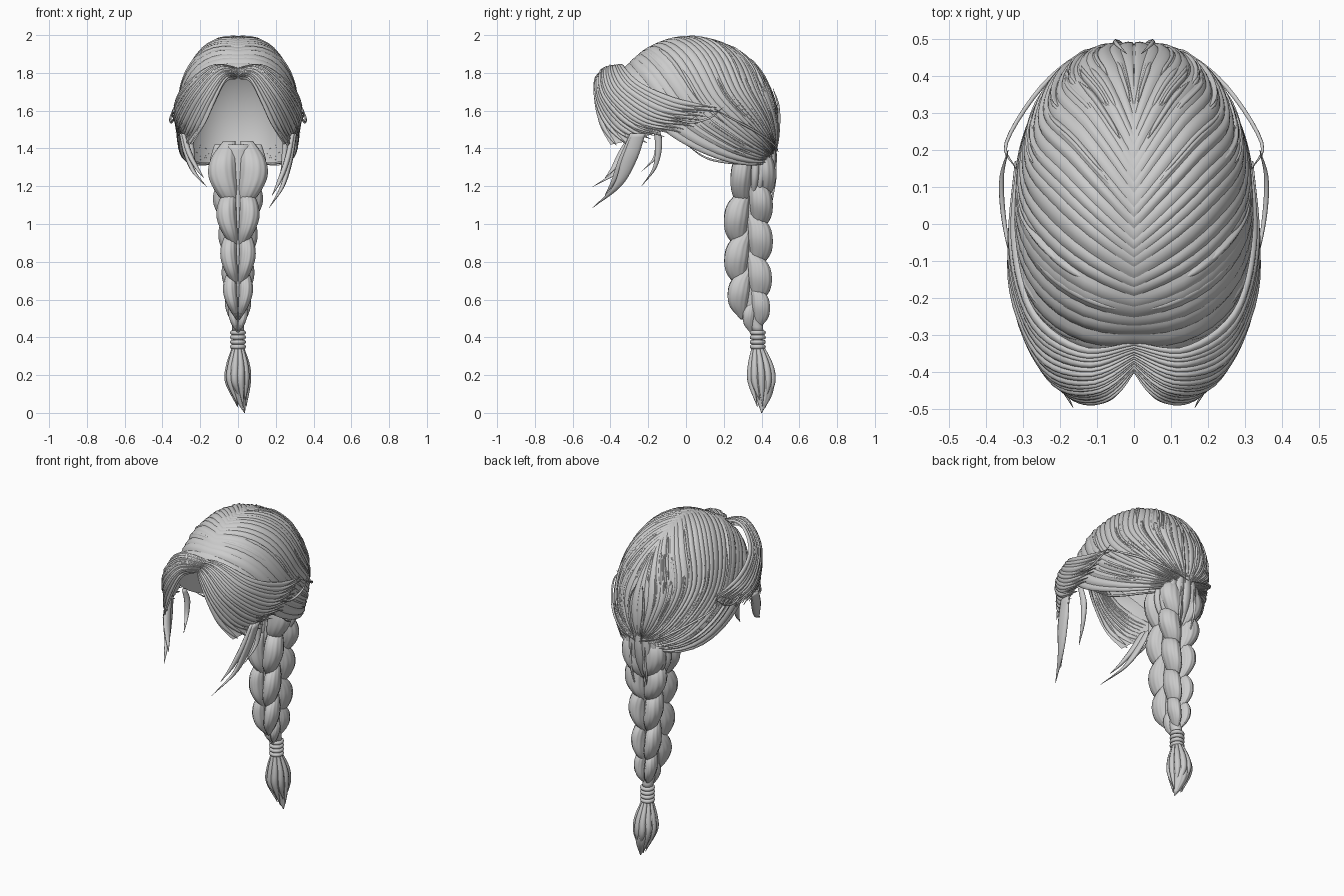
import bpy, math, random
from mathutils import Vector as V

if "Cube" in bpy.data.objects:
    bpy.data.objects.remove(bpy.data.objects["Cube"])

random.seed(4)
C = V((0, 0.02, 1.52))          # centre of the head volume


def make(name, verts, faces, mirror=False):
    me = bpy.data.meshes.new(name)
    me.from_pydata(verts, [], faces)
    me.update()
    me.polygons.foreach_set("use_smooth", [True] * len(me.polygons))
    ob = bpy.data.objects.new(name, me)
    bpy.context.collection.objects.link(ob)
    if mirror:
        ob.modifiers.new("mirror", 'MIRROR')
    return ob


def spline(pts, t):
    """Catmull-Rom through pts, t in 0..1"""
    p = [V(q) for q in pts]
    n = len(p) - 1
    i = min(max(int(t * n), 0), n - 1)
    f = t * n - i
    b, c = p[i], p[i + 1]
    a = p[i - 1] if i else 2 * b - c
    d = p[i + 2] if i + 2 <= n else 2 * c - b
    return 0.5 * (2 * b + (c - a) * f + (2 * a - 5 * b + 4 * c - d) * f * f
                  + (3 * b - a - 3 * c + d) * f ** 3)


def rails(R, s, t):
    a, b, c = (spline(r, t) for r in R)
    p = a * (2 * s - 1) * (s - 1) + b * 4 * s * (1 - s) + c * s * (2 * s - 1)
    p.x = max(p.x, 0)
    return p


# Hair flow rails: parting -> temple -> nape (front hairline, crown, back)
CAP = [[(0, -.35, 1.80), (.22, -.30, 1.70), (.31, -.1, 1.48), (.24, .15, 1.37), (.06, .40, 1.35)],
       [(0, -.04, 2.0), (.17, .13, 1.9), (.27, .25, 1.7), (.20, .39, 1.5), (.04, .46, 1.37)],
       [(0, .34, 1.84), (0, .42, 1.70), (0, .46, 1.58), (0, .48, 1.48), (0, .48, 1.38)]]
# Fringe rails: inner edge, middle, upper edge
FRINGE = [[(0, -.40, 1.78), (.06, -.47, 1.765), (.12, -.48, 1.65), (.18, -.455, 1.52), (.26, -.385, 1.395)],
          [(0, -.37, 1.81), (.11, -.43, 1.815), (.23, -.40, 1.69), (.31, -.24, 1.55), (.325, -.04, 1.50)],
          [(0, -.32, 1.825), (.14, -.33, 1.83), (.27, -.23, 1.74), (.32, -.03, 1.66), (.31, .20, 1.62)]]


def cap(s, t):
    """flow point pushed onto the rounded head volume"""
    d = rails(CAP, s, t) - C
    x, y, z = d.x / .315, d.y / (.465 if d.y > 0 else .45), d.z / .472
    f = (abs(x) ** 2.3 + (y * y + z * z) ** 1.15) ** (1 / 2.3)
    return C + d / f


def fringe(s, t):
    return rails(FRINGE, s, t)


def normal(fn, s, t):
    e = .01
    n = (fn(s + e, t) - fn(s - e, t)).cross(fn(s, t + e) - fn(s, t - e))
    out = fn(s, t) - V((0, 0, 1.55))
    if n.length < 1e-9:
        return out.normalized()
    n.normalize()
    return n if n.dot(out) > 0 else -n


def grid(verts, faces, fn, nu, nv):
    o = len(verts)
    for i in range(nu + 1):
        for j in range(nv + 1):
            verts.append(fn(i / nu, j / nv))
    for i in range(nu):
        for j in range(nv):
            a = o + i * (nv + 1) + j
            faces.append((a, a + 1, a + nv + 2, a + nv + 1))


def lock(verts, faces, fn, s0, w, h, t0, t1, root, tip):
    """raised, tapered lock of hair following a flow surface"""
    def pt(u, v):
        k, t = 2 * v - 1, t0 + (t1 - t0) * u
        taper = min(1, root + u * 5) * min(1, tip + (1 - u) * 3.0)
        s = min(max(s0 + w * k * taper, 0), 1)
        n = normal(fn, min(max(s0, .02), .98), max(t, .02))
        return fn(s, t) + n * (h * (1 - k * k) * min(1, .3 + u * 6) * taper ** .5 + .0005)
    grid(verts, faces, pt, 22, 4)


# Scalp shell and its combed locks
v, f = [], []
grid(v, f, cap, 36, 30)
make("hair_cap", v, f, True)
v, f = [], []
for i in range(24):
    lock(v, f, cap, (i + .5) / 24 + random.uniform(-.008, .008), random.uniform(.022, .036),
         random.uniform(.006, .011), 0, random.uniform(.95, 1), 1, .5)
for i in range(34):
    a = random.uniform(0, .6)
    lock(v, f, cap, random.uniform(.03, .95), random.uniform(.008, .016),
         random.uniform(.010, .014), a, a + random.uniform(.3, .4), .05, .05)
make("cap_locks", v, f, True)

# Curtain fringe swept from the parting
v, f = [], []
grid(v, f, lambda a, b: fringe(a, b * .95), 24, 28)
make("fringe_shell", v, f, True)
v, f = [], []
for i in range(16):
    lock(v, f, fringe, (i + .5) / 16 + random.uniform(-.01, .01), random.uniform(.035, .06),
         random.uniform(.007, .014), 0, random.uniform(.96, 1.04), .7, .05)
make("fringe_locks", v, f, True)
# inner layer giving the fringe its thickness
v, f = [], []
for i in range(8):
    lock(v, f, lambda a, b: fringe(a, b) + V((.004, .02, -.014)), .04 + i * .06, .05, .008,
         0, random.uniform(.9, 1), .3, .05)
make("fringe_inner_locks", v, f, True)


def loft(name, path, size, rings=40, sides=12, ridge=0, lobes=9, twist=0, mirror=False):
    """stack of horizontal ellipses; path and size are splined point lists"""
    verts, faces = [], []
    for i in range(rings + 1):
        t = i / rings
        p, r = spline(path, t), spline(size, t)
        for j in range(sides):
            a = 2 * math.pi * j / sides
            m = 1 + ridge * math.cos(lobes * a + twist * t)
            verts.append((p.x + max(r.x, .001) * m * math.cos(a),
                          p.y + max(r.y, .001) * m * math.sin(a), p.z))
    for i in range(rings):
        for j in range(sides):
            k = (j + 1) % sides
            faces.append((i * sides + j, (i + 1) * sides + j, (i + 1) * sides + k, i * sides + k))
    faces.append(tuple(range(sides)))
    faces.append(tuple(range(rings * sides, (rings + 1) * sides))[::-1])
    return make(name, verts, faces, mirror)


# Braid: mirrored pairs of plump lobes, front and back columns staggered
# (z of lobe middle, lobe half height, half width, half depth, centre y)
FRONT = [(1.25, .19, .155, .115, .35), (1.03, .17, .112, .13, .33), (.82, .16, .092, .128, .33),
         (.635, .14, .078, .115, .335), (.515, .09, .05, .065, .365)]
BACK = [(1.27, .17, .14, .12, .355), (1.11, .16, .13, .125, .335), (.92, .16, .102, .13, .33),
        (.72, .15, .085, .125, .33), (.565, .12, .068, .095, .35)]
for side, nm, rows in ((-1, "front", FRONT), (1, "back", BACK)):
    for n, (z, h, w, d, y) in enumerate(rows):
        loft(f"braid_{nm}_lobe_{n + 1}",
             [(.30 * w, y, z + h), (.50 * w, y + side * .38 * d, z + .5 * h), (.53 * w, y + side * .50 * d, z),
              (.36 * w, y + side * .50 * d, z - .5 * h), (.08 * w, y + side * .30 * d, z - h)],
             [(.20 * w, .15 * d, 0), (.42 * w, .42 * d, 0), (.47 * w, .49 * d, 0),
              (.34 * w, .40 * d, 0), (.05 * w, .10 * d, 0)], 26, 48, .03, 12, 5, True)
loft("braid_core", [(0, .36, 1.42), (0, .345, 1.2), (0, .33, .9), (0, .335, .62), (0, .38, .43)],
     [(.08, .07, 0), (.08, .07, 0), (.055, .07, 0), (.045, .06, 0), (.03, .03, 0)], 30, 20)

# Hair tie
for i in range(4):
    bpy.ops.mesh.primitive_torus_add(location=(0, .38, .35 + i * .025), major_radius=.03,
                                     minor_radius=.0125, major_segments=28, minor_segments=10)
    bpy.context.object.name = f"hair_tie_{i + 1}"
    bpy.ops.object.shade_smooth()

# Loose tail below the tie
loft("tail_core", [(0, .38, .44), (0, .38, .34), (-.003, .395, .25), (0, .40, .17), (.01, .41, .09), (.035, .40, 0)],
     [(.026, .026, 0), (.03, .03, 0), (.054, .062, 0), (.056, .066, 0), (.036, .042, 0), (.002, .002, 0)],
     40, 40, .04, 10, 4)
for i in range(10):
    a = 2 * math.pi * i / 10
    q = V((math.cos(a), math.sin(a) * 1.15, 0))
    loft(f"tail_lock_{i + 1}",
         [V((0, .38, .36)) + q * .02, V((0, .395, .25)) + q * .046, V((0, .40, .16)) + q * .050,
          V((.02, .405, random.uniform(.02, .08))) + q * .024],
         [(.008, .008, 0), (.018, .018, 0), (.018, .018, 0), (.001, .001, 0)], 18, 8)

# Face-framing wisps, the right one longer
for sx, drop, nm in ((1, 1, "right"), (-1, .72, "left")):
    for n, (pts, w) in enumerate((
            ([(.30, -.25, 1.48), (.275, -.30, 1.34), (.235, -.365, 1.20), (.165, -.495, 1.085)], .042),
            ([(.29, -.27, 1.48), (.26, -.33, 1.34), (.22, -.38, 1.23), (.18, -.43, 1.15)], .03),
            ([(.26, -.16, 1.52), (.25, -.145, 1.42), (.24, -.165, 1.30), (.21, -.235, 1.20)], .02))):
        loft(f"wisp_{nm}_{n + 1}", [(sx * x, y, 1.48 + (z - 1.48) * drop) for x, y, z in pts],
             [(.012, w * .9, 0), (.016, w, 0), (.012, w * .55, 0), (.001, .001, 0)], 20, 10)

# Thin strays around the head and down the nape
STRAYS = [[(.32, .15, 1.61), (.345, .22, 1.57), (.25, .37, 1.49), (.13, .465, 1.42), (.01, .49, 1.38)],
          [(.34, .20, 1.62), (.358, .12, 1.56), (.35, 0, 1.54), (.32, -.15, 1.60)],
          [(.02, .46, 1.72), (.05, .49, 1.62), (.04, .49, 1.48), (.02, .475, 1.36)],
          [(.04, .47, 1.40), (.05, .475, 1.27), (.05, .46, 1.16), (.03, .44, 1.04)],
          [(.30, .0, 1.42), (.27, .12, 1.345), (.18, .29, 1.32), (.05, .42, 1.33)]]
for i, pts in enumerate(STRAYS):
    for sx, nm in ((1, "right"), (-1, "left")):
        cu = bpy.data.curves.new(f"stray_{nm}_{i + 1}", 'CURVE')
        cu.dimensions = '3D'
        cu.bevel_depth = .006
        cu.bevel_resolution = 1
        sp = cu.splines.new('POLY')
        sp.points.add(20)
        for j, pt in enumerate(sp.points):
            p = spline(pts, j / 20)
            pt.co = (sx * p.x, p.y, p.z, 1)
            pt.radius = .15 + math.sin(math.pi * j / 20)
        bpy.context.collection.objects.link(bpy.data.objects.new(cu.name, cu))

# Smooth locks tying the nape into the braid
for i in range(9):
    a = math.pi * (i - 4) / 8.5
    x, y = math.sin(a), math.cos(a)
    loft(f"nape_lock_{i + 1}",
         [(.10 * x, .37 + .09 * y, 1.42), (.12 * x, .36 + .10 * y, 1.33),
          (.12 * x, .355 + .09 * y, 1.23), (.08 * x, .35 + .07 * y, 1.12)],
         [(.026, .018, 0), (.030, .022, 0), (.026, .02, 0), (.002, .002, 0)], 16, 10)
